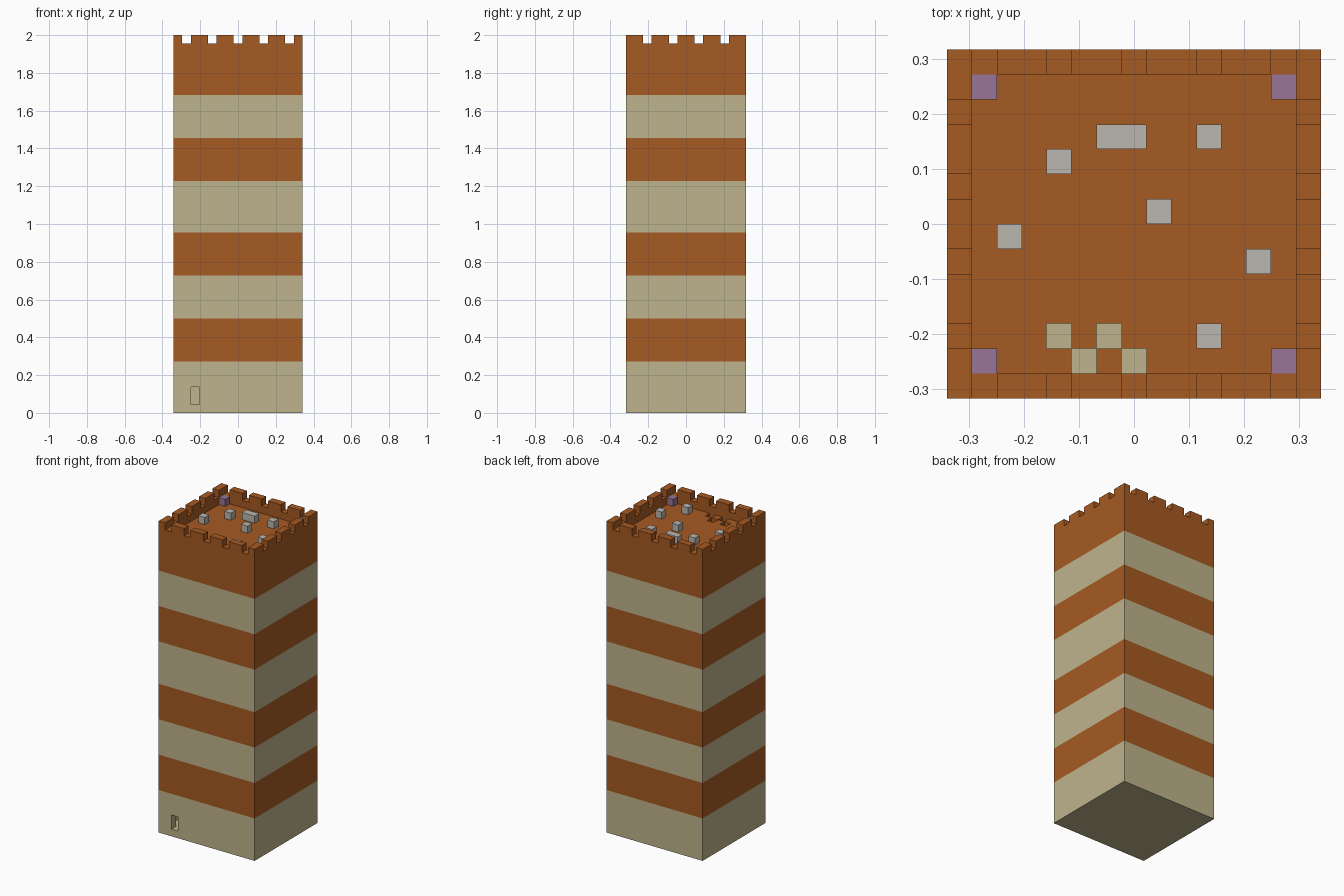
import bpy
import bmesh
from mathutils import Vector

if "Cube" in bpy.data.objects:
    bpy.data.objects.remove(bpy.data.objects["Cube"], do_unlink=True)

NX, NY, NZ = 15, 14, 44          # tower size in blocks
U = 2 / NZ                       # edge of one block


def material(name, r, g, b):
    m = bpy.data.materials.new(name)
    m.use_nodes = True
    m.diffuse_color = (r, g, b, 1)
    m.node_tree.nodes["Principled BSDF"].inputs["Base Color"].default_value = (r, g, b, 1)
    return m


brick = material("orange_brick", .381, .103, .016)
sand = material("pale_sandstone", .515, .456, .262)
stone = material("grey_stone", .497, .468, .429)
purple = material("dull_purple", .314, .178, .305)


def blocks(name, cells, mat):
    """Build the outer skin of a set of unit blocks, merged into large flat faces."""
    cells = set(cells)
    bm = bmesh.new()
    for cell in cells:
        for axis in range(3):
            for side in (-1, 1):
                step = [0, 0, 0]
                step[axis] = side
                if tuple(c + s for c, s in zip(cell, step)) in cells:
                    continue
                normal = Vector(step)
                a = Vector([float(n == (axis + 1) % 3) for n in range(3)])
                b = normal.cross(a)
                mid = Vector(cell) + Vector((.5, .5, .5)) + normal / 2
                corners = (-a - b, a - b, a + b, b - a)
                bm.faces.new([bm.verts.new(mid + c / 2) for c in corners])
    bmesh.ops.remove_doubles(bm, verts=bm.verts, dist=.01)
    bmesh.ops.dissolve_limit(bm, angle_limit=.01, verts=bm.verts, edges=bm.edges)
    for v in bm.verts:
        v.co = (v.co - Vector((NX / 2, NY / 2, 0))) * U
    mesh = bpy.data.meshes.new(name)
    bm.to_mesh(mesh)
    bm.free()
    mesh.materials.append(mat)
    obj = bpy.data.objects.new(name, mesh)
    bpy.context.collection.objects.link(obj)


ring = [(i, j) for i in range(NX) for j in range(NY)
        if i in (0, NX - 1) or j in (0, NY - 1)]
inside = [(i, j) for i in range(1, NX - 1) for j in range(1, NY - 1)]

# Striped hollow walls, with a doorway through the front of the lowest band
doorway = {(2, 0, 1), (2, 0, 2)}
levels = [0, 6, 11, 16, 21, 27, 32, 37, 42]
for n, (low, high) in enumerate(zip(levels, levels[1:])):
    cells = {(i, j, k) for i, j in ring for k in range(low, high)} - doorway
    blocks(f"wall_band_{n + 1}", cells, brick if n % 2 else sand)

# Ground floor
blocks("ground_floor", [(i, j, 0) for i, j in inside], sand)

# Parapet with notches cut in its top course
notch_x = range(1, NX, 3)
notch_y = range(2, NY, 3)


def notched(i, j):
    return (j in (0, NY - 1) and i in notch_x) or (i in (0, NX - 1) and j in notch_y)


parapet = [(i, j, 42) for i, j in ring]
parapet += [(i, j, 43) for i, j in ring if not notched(i, j)]
blocks("parapet", parapet, brick)

# Roof deck, pierced where a zigzag stair comes up
stair = [(7, 1), (6, 2), (5, 1), (4, 2)]
blocks("roof_deck", [(i, j, 41) for i, j in inside if (i, j) not in stair], brick)
for n, (i, j) in enumerate(stair):
    blocks(f"stair_step_{n + 1}", [(i, j, 40 - n)], sand)

# Loose blocks standing on the deck
rubble = [(6, 10), (7, 10), (10, 10), (4, 9), (8, 7), (2, 6), (12, 5), (10, 2)]
blocks("deck_stones", [(i, j, 42) for i, j in rubble], stone)
blocks("corner_blocks", [(i, j, 42) for i in (1, NX - 2) for j in (1, NY - 2)], purple)
